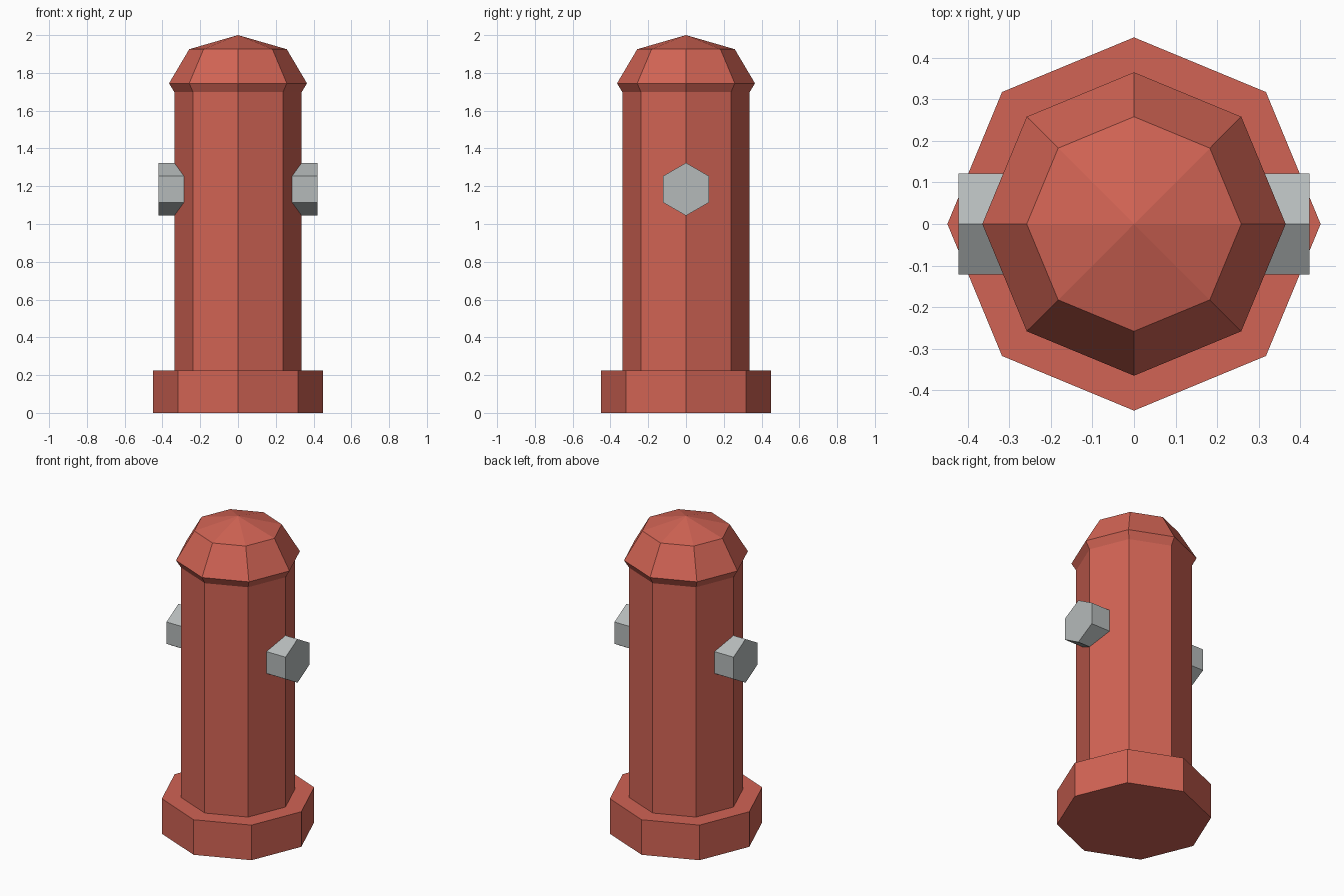
import bpy
import math

if "Cube" in bpy.data.objects:
    bpy.data.objects.remove(bpy.data.objects["Cube"])


def material(name, color):
    m = bpy.data.materials.new(name)
    m.diffuse_color = (*color, 1)
    m.use_nodes = True
    m.node_tree.nodes["Principled BSDF"].inputs["Base Color"].default_value = m.diffuse_color
    return m


red = material("hydrant red", (0.64, 0.126, 0.089))
grey = material("metal grey", (0.46, 0.49, 0.49))


def finish(name, mat):
    ob = bpy.context.object
    ob.name = name
    ob.data.materials.append(mat)
    return ob


def prism(name, mat, sides, radius, depth, location, rotation=(0, 0, 0)):
    bpy.ops.mesh.primitive_cylinder_add(vertices=sides, radius=radius, depth=depth,
                                        location=location, rotation=rotation)
    return finish(name, mat)


# Octagonal foot and barrel, corners on the axes
prism("base", red, 8, 0.449, 0.225, (0, 0, 0.1125))
prism("barrel", red, 8, 0.337, 1.49, (0, 0, 0.22 + 0.745))

# Squashed low-poly dome overlapping the barrel top
bpy.ops.mesh.primitive_uv_sphere_add(segments=8, ring_count=4, radius=1,
                                     location=(0, 0, 1.745), scale=(0.365, 0.365, 0.255))
finish("dome_cap", red)

# Hexagonal side outlets, flat faces up and down
for side, label in ((-1, "left"), (1, "right")):
    prism(label + "_outlet", grey, 6, 0.14, 0.22, (side * 0.312, 0, 1.184),
          (math.pi / 2, 0, math.pi / 2))
